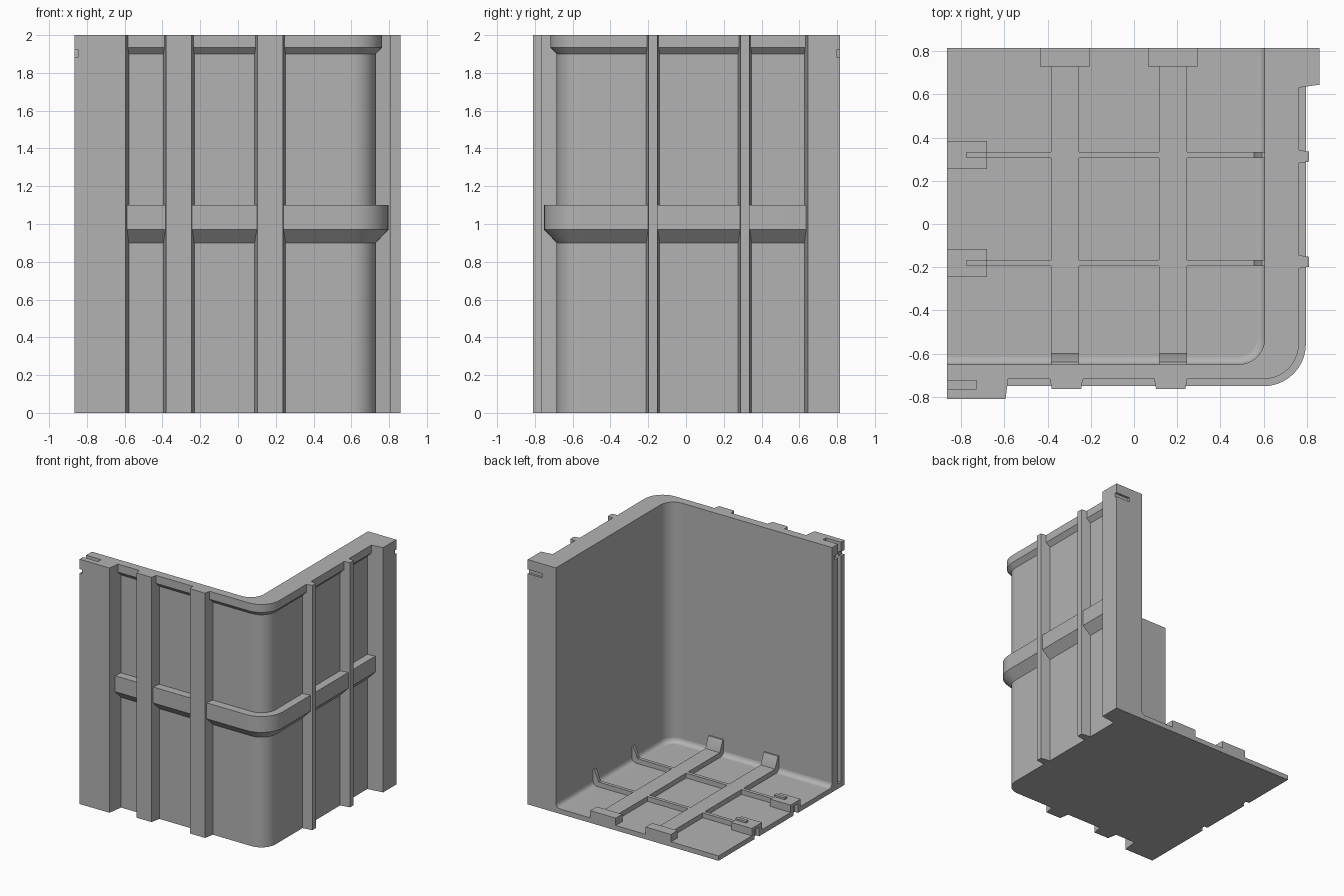
import bpy
import bmesh
from math import sin, cos, pi, radians

if "Cube" in bpy.data.objects:
    bpy.data.objects.remove(bpy.data.objects["Cube"], do_unlink=True)

GREY = (0.45, 0.45, 0.45, 1)
mat = bpy.data.materials.new("plain grey")
mat.use_nodes = True
mat.diffuse_color = GREY
mat.node_tree.nodes["Principled BSDF"].inputs["Base Color"].default_value = GREY

LEFT, BACK, TOP, FLOOR, RIB = -0.865, 0.815, 2.0, 0.04, 0.08
IN_X, IN_Y = 0.605, -0.65      # inner wall faces
OUT_X, OUT_Y = 0.73, -0.685    # outer wall faces


def loft(name, rings):
    """Join equal closed rings of 3D points and cap both ends."""
    bm = bmesh.new()
    loops = [[bm.verts.new(p) for p in ring] for ring in rings]
    n = len(loops[0])
    for a, b in zip(loops, loops[1:]):
        for i in range(n):
            j = (i + 1) % n
            bm.faces.new((a[i], a[j], b[j], b[i]))
    bm.faces.new(loops[0][::-1])
    bm.faces.new(loops[-1])
    bmesh.ops.recalc_face_normals(bm, faces=bm.faces)
    mesh = bpy.data.meshes.new(name)
    bm.to_mesh(mesh)
    bm.free()
    mesh.materials.append(mat)
    ob = bpy.data.objects.new(name, mesh)
    bpy.context.collection.objects.link(ob)
    return ob


def prism(name, pts, z0, z1):
    return loft(name, [[(x, y, z) for x, y in pts] for z in (z0, z1)])


def box(name, x0, x1, y0, y1, z0, z1):
    return prism(name, [(x0, y0), (x1, y0), (x1, y1), (x0, y1)], z0, z1)


def corner(x, y, r, steps=10):
    """Rounded corner from the front wall (y) round to the right wall (x)."""
    angles = [pi / 2 * i / steps for i in range(steps + 1)]
    return [(x - r + r * sin(a), y + r - r * cos(a)) for a in angles]


def outer_path(d):
    return [(-0.59, OUT_Y - d)] + corner(OUT_X + d, OUT_Y - d, 0.13 + d) + [(OUT_X + d, 0.637)]


def inner_path(d):
    return ([(LEFT, IN_Y + d)] + corner(IN_X - d, IN_Y + d, 0.12 - d)
            + [(IN_X - d, BACK)])


def sweep(name, path, section):
    """Carry a section of (offset, height) pairs along a path."""
    lines = [[(x, y, z) for x, y in path(d)] for d, z in section]
    return loft(name, list(zip(*lines)))


def cut(target, cutter):
    mod = target.modifiers.new("cut", "BOOLEAN")
    mod.operation = "DIFFERENCE"
    mod.solver = "EXACT"
    mod.object = cutter
    cutter.hide_render = True
    cutter.hide_viewport = True


# Walls, end posts and upright ribs share one plan
plan = [(LEFT, -0.81), (-0.595, -0.81), (-0.578, OUT_Y)]
for c in (-0.313, 0.17):
    plan += [(c - 0.082, OUT_Y), (c - 0.068, -0.765), (c + 0.068, -0.765), (c + 0.082, OUT_Y)]
plan += corner(OUT_X, OUT_Y, 0.13)
for c in (-0.175, 0.312):
    plan += [(OUT_X, c - 0.036), (0.81, c - 0.023), (0.81, c + 0.023), (OUT_X, c + 0.036)]
plan += [(OUT_X, 0.627), (0.86, 0.645), (0.86, BACK)]
plan += inner_path(0)[::-1]
walls = prism("walls", plan, 0, TOP)

# Locking groove and small notches in the end posts
cut(walls, box("groove_cutter", -0.9, -0.73, -0.765, -0.725, 0.04, 2.1))
cut(walls, box("left_notch_cutter", -0.9, -0.845, -0.85, -0.68, 1.885, 1.92))
cut(walls, box("back_notch_cutter", 0.73, 0.9, 0.797, 0.85, 1.885, 1.92))

# Horizontal rim and middle band with sloped undersides
sweep("top_rim", outer_path, [(0, 1.9), (0.033, 1.935), (0.033, TOP), (0, TOP)])
sweep("middle_band", outer_path, [(0, 0.9), (0.066, 0.97), (0.066, 1.1), (0, 1.1)])

# Floor with a soft cove along the walls
floor = prism("floor", inner_path(0) + [(LEFT, BACK)], 0, FLOOR)
R = 0.035
cove = [(0, FLOOR)] + [(R - R * cos(a), FLOOR + R - R * sin(a))
                       for a in (pi / 8 * i for i in range(5))]
sweep("floor_cove", inner_path, cove)

# Wide floor strips, their back blocks and wall gussets
gusset = [(0, FLOOR), (0, 0.17), (0.012, 0.17), (0.05, RIB), (0.05, FLOOR)]
for side, c in (("left", -0.32), ("right", 0.18)):
    w = 0.065
    box(side + "_floor_strip", c - w, c + w, IN_Y, 0.73, FLOOR, RIB)
    box(side + "_back_block", c - 0.115, c + 0.115, 0.73, BACK, FLOOR, 0.1)
    loft(side + "_strip_gusset",
         [[(x, IN_Y + d, z) for d, z in gusset] for x in (c - w, c + w)])

# Thin cross ribs, their edge clips and wall gussets
for side, c in (("front", -0.18), ("back", 0.32)):
    w = 0.014
    box(side + "_cross_rib", -0.68, IN_X, c - w, c + w, FLOOR, RIB)
    clip = box(side + "_edge_clip", LEFT, -0.68, c - 0.065, c + 0.065, FLOOR, 0.1)
    box(side + "_clip_tab", -0.775, -0.68, c - w, c + w, 0.1, 0.115)
    slot = box(side + "_slot_cutter", -0.9, -0.835, c - 0.03, c + 0.03, -0.1, 0.075)
    cut(clip, slot)
    cut(floor, slot)
    loft(side + "_rib_gusset",
         [[(IN_X - d, y, z) for d, z in gusset] for y in (c - w, c + w)])

# Smooth the rounded corners and keep the edges sharp
bpy.ops.object.select_all(action="DESELECT")
for ob in bpy.context.collection.objects:
    if ob.type == "MESH" and not ob.hide_render:
        ob.select_set(True)
        bpy.context.view_layer.objects.active = ob
bpy.ops.object.shade_smooth_by_angle(angle=radians(30))
